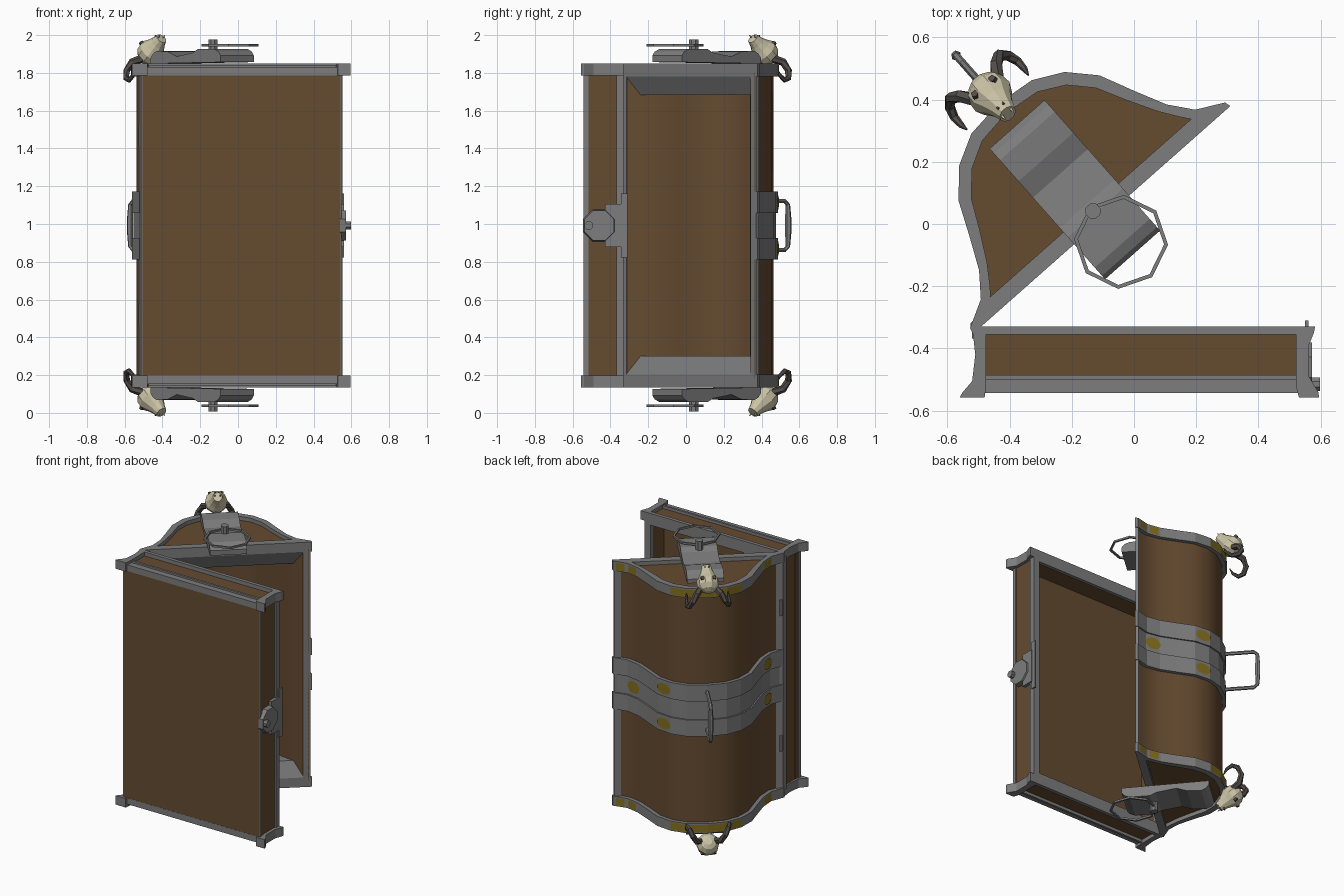
import bpy, bmesh, math
from mathutils import Vector

if "Cube" in bpy.data.objects:
    bpy.data.objects.remove(bpy.data.objects["Cube"])

def mat(name, c):
    m = bpy.data.materials.new(name)
    m.diffuse_color = (*c, 1)
    m.use_nodes = True
    m.node_tree.nodes["Principled BSDF"].inputs["Base Color"].default_value = m.diffuse_color
    return m

WOOD = mat("brown_wood", (0.13, 0.07, 0.03))
IRON = mat("grey_iron", (0.205, 0.205, 0.205))
GOLD = mat("mustard_trim", (0.23, 0.16, 0.012))
BONE = mat("cream_bone", (0.6, 0.55, 0.38))
HORN = mat("dark_horn", (0.085, 0.075, 0.07))

CZ = 0.992                       # mid height, everything mirrors about it
TH = math.radians(41.5)          # lid opening angle
U = Vector((math.cos(TH), math.sin(TH), 0))
N = Vector((-math.sin(TH), math.cos(TH), 0))
Z = Vector((0, 0, 1))
MID = Vector((-0.104, 0.013, CZ))

def lid(s, t, h):                # lid space: across, outward, along
    return MID + U * s + N * t + Z * h

def base(x, y, h):
    return Vector((x, y, CZ + h))

def build(name, verts, faces, m, smooth=False):
    me = bpy.data.meshes.new(name)
    me.from_pydata([tuple(v) for v in verts], [], faces)
    bm = bmesh.new()
    bm.from_mesh(me)
    bmesh.ops.recalc_face_normals(bm, faces=bm.faces)
    bm.to_mesh(me)
    bm.free()
    me.materials.append(m)
    if smooth:
        me.polygons.foreach_set("use_smooth", [True] * len(me.polygons))
        me.set_sharp_from_angle(angle=math.radians(35))
    ob = bpy.data.objects.new(name, me)
    bpy.context.collection.objects.link(ob)

def prism(name, pts, fn, c0, c1, m):
    n = len(pts)
    v = [fn(a, b, c) for c in (c0, c1) for a, b in pts]
    f = [[i, (i + 1) % n, n + (i + 1) % n, n + i] for i in range(n)]
    build(name, v, f + [list(range(n)), list(range(n, 2 * n))], m)

def box(name, fn, a0, a1, b0, b1, c0, c1, m):
    prism(name, [(a0, b0), (a1, b0), (a1, b1), (a0, b1)], fn, c0, c1, m)

def shell(name, A, B, fn, c0, c1, m, closed=False):
    n = len(A)                   # band between two outlines of equal count
    v = [fn(a, b, c) for P, c in ((A, c0), (A, c1), (B, c1), (B, c0)) for a, b in P]
    f = []
    for i in range(n if closed else n - 1):
        j = (i + 1) % n
        for k in range(4):
            l = (k + 1) % 4
            f.append([k * n + i, k * n + j, l * n + j, l * n + i])
    if not closed:
        f += [[k * n for k in range(4)], [k * n + n - 1 for k in range(4)]]
    build(name, v, f, m)

def tube(name, path, radii, sides, ref, m, closed=False):
    n, v, f = len(path), [], []
    for i, p in enumerate(path):
        a = path[(i - 1) % n] if closed else path[max(i - 1, 0)]
        b = path[(i + 1) % n] if closed else path[min(i + 1, n - 1)]
        d = (b - a).normalized()
        e = d.cross(ref).normalized()
        g = d.cross(e)
        for k in range(sides):
            w = math.tau * (k + 0.5) / sides
            v.append(p + (e * math.cos(w) + g * math.sin(w)) * radii[i])
    for i in range(n if closed else n - 1):
        for k in range(sides):
            l, j = (k + 1) % sides, (i + 1) % n
            f.append([i * sides + k, i * sides + l, j * sides + l, j * sides + k])
    if not closed:
        f += [list(range(sides)), list(range((n - 1) * sides, n * sides))]
    build(name, v, f, m)

def mirrored(half):
    return half + [(-s, t) for s, t in half[-2::-1]]

def inset(P, d):
    out = []
    for i, p in enumerate(P):
        a, b = Vector(P[max(i - 1, 0)]), Vector(P[min(i + 1, len(P) - 1)])
        e = (b - a).normalized()
        out.append((p[0] - e.y * d, max(0, p[1] + e.x * d)))
    return out

# ---------- lid ----------
OUT = mirrored([(0.552, 0), (0.547, 0.02), (0.46, 0.066), (0.402, 0.14), (0.352, 0.244),
                (0.303, 0.352), (0.226, 0.435), (0.13, 0.485), (0, 0.50)])
HOLE = mirrored([(0.432, 0.052), (0.425, 0.058), (0.405, 0.085), (0.366, 0.142), (0.315, 0.235),
                 (0.267, 0.33), (0.202, 0.4), (0.118, 0.445), (0, 0.46)])
BODY, BAND = inset(OUT, 0.026), inset(OUT, 0.012)
n = len(BODY)
build("lid_wood", [lid(s, t, h) for h in (-0.81, 0.81) for s, t in BODY],
      [[i, i + 1, n + i + 1, n + i] for i in range(n - 1)], WOOD, True)

# lining inside the lid, with sloped grey end lips
LIN = mirrored([(0.5, 0), (0.437, 0.05), (0.37, 0.12), (0.32, 0.22), (0.27, 0.32),
                (0.2, 0.395), (0.11, 0.44), (0, 0.45)])
m = len(LIN)
lin = [lid(s, t, k * (0.79 if t == 0 else 0.69)) for k in (-1, 1) for s, t in LIN]
build("lid_lining", lin, [[i, i + 1, m + i + 1, m + i] for i in range(m - 1)], WOOD, True)
build("lid_lining_ends", lin, [q for o in (0, m) for q in
      ([o, o + 1, o + m - 2, o + m - 1], list(range(o + 1, o + m - 1)))], IRON)

for k in (-1, 1):
    box("lid_side_rim", lid, k * 0.495, k * 0.54, 0, 0.022, -0.82, 0.82, IRON)
    shell("lid_end_frame", OUT, HOLE, lid, k * 0.79, k * 0.857, IRON, True)
    prism("lid_end_panel", [(s * 1.03, t) for s, t in HOLE], lid, k * 0.8, k * 0.83, WOOD)
    shell("lid_strap", inset(OUT, 0.002), BODY, lid, k * 0.065, k * 0.18, IRON)
shell("lid_strap_middle", BAND, BODY, lid, -0.065, 0.065, IRON)

# painted mustard patches lying on the bands
def patch(name, P, i, h, hw, sides, grow=1.0):
    a, b = Vector(P[i]), Vector(P[i + 1])
    e = b - a
    o = Vector((e.y, -e.x)).normalized() * 0.004
    c, e = (a + b) / 2 + o, e * 0.5 * grow
    pts = []
    for j in range(sides):
        w = math.tau * (j + 0.5) / sides
        q = math.sqrt(2) if sides == 4 else 1
        p = c + e * math.cos(w) * q
        pts.append(lid(p.x, p.y, h + hw * math.sin(w) * q))
    build(name, pts, [list(range(sides))], GOLD)

for k in (-1, 1):
    for i, g in ((1, 0.6), (2, 0.7), (6, 1), (7, 1), (8, 1), (9, 1), (13, 0.9)):
        patch("end_frame_trim", OUT, i, k * 0.823, 0.026, 4, g)
    for i in (5, 13):
        patch("strap_spot", OUT, i, k * 0.122, 0.038, 12, 1.0)
patch("strap_middle_spot", BAND, 2, 0, 0.042, 12, 1.1)

# carrying handle on the back of the dome
hp = [(0.46, -0.13), (0.68, -0.13), (0.703, -0.11), (0.705, -0.04), (0.705, 0.04),
      (0.703, 0.11), (0.68, 0.13), (0.46, 0.13)]
tube("carry_handle", [lid(0, t, h) for t, h in hp],
     [0.012, 0.012, 0.012, 0.017, 0.017, 0.012, 0.012, 0.012], 6, U, IRON)

# ---------- ornaments on both ends ----------
HASP = [(-0.15, 0.865), (-0.15, 0.90), (-0.135, 0.92), (-0.10, 0.935), (0.03, 0.935), (0.07, 0.915),
        (0.2, 0.895), (0.27, 0.92), (0.36, 0.925), (0.39, 0.91), (0.41, 0.885), (0.41, 0.857)]
for k in (-1, 1):
    L = lambda s, t, h: lid(s, t, k * h)
    prism("hasp", HASP, lambda t, h, s: L(s, t, h), -0.118, 0.118, IRON)
    ring = [L(0.145 * math.sin(math.tau * j / 8), -0.094 + 0.145 * math.cos(math.tau * j / 8), 0.955)
            for j in range(8)]
    tube("hasp_ring", ring, [0.009] * 8, 4, Z, IRON, True)
    tube("hasp_knob", [L(-0.002, 0.04, 0.92), L(-0.002, 0.04, 0.985)], [0.026] * 2, 8, U, IRON)
    # skull: tapered from cranium to snout
    A, B = L(0, 0.59, 0.872), L(0, 0.455, 0.99)
    prof = [(0, 0.022), (0.08, 0.05), (0.25, 0.07), (0.45, 0.072), (0.62, 0.054), (0.8, 0.04), (1, 0.03)]
    tube("skull", [A.lerp(B, q) for q, r in prof], [r for q, r in prof], 10, U, BONE)
    ax = (B - A).normalized()
    F = N * 0.65 + Z * (k * 0.76)
    for e in (-1, 1):
        c = A.lerp(B, 0.42) + U * (e * 0.037)
        tube("skull_eye", [c + F * 0.04, c + F * 0.064], [0.015, 0.013], 5, U, HORN)
        c = A.lerp(B, 0.9) + U * (e * 0.011)
        tube("skull_nostril", [c + F * 0.015, c + F * 0.037], [0.007, 0.005], 4, U, HORN)
        tooth = B + U * (e * 0.018) + F * 0.008
        tube("skull_tooth", [tooth - ax * 0.02, tooth + ax * 0.02], [0.011, 0.001], 4, U, BONE)
        hs = [(0.045, 0.555, 0.885), (0.078, 0.6, 0.865), (0.104, 0.615, 0.82), (0.125, 0.595, 0.78),
              (0.136, 0.56, 0.77), (0.136, 0.525, 0.795), (0.132, 0.505, 0.83)]
        tube("skull_horn", [L(e * s, t, h) for s, t, h in hs],
             [0.022, 0.021, 0.019, 0.017, 0.014, 0.01, 0.003], 6, U, HORN)

# ---------- base box ----------
box("base_floor", base, -0.505, 0.542, -0.542, -0.49, -0.81, 0.81, WOOD)
for x0, x1 in ((-0.5, -0.475), (0.515, 0.54)):
    box("base_side", base, x0, x1, -0.535, -0.34, -0.81, 0.81, WOOD)
for x0, x1 in ((-0.52, -0.465), (0.505, 0.552)):
    box("base_side_rim", base, x0, x1, -0.368, -0.33, -0.82, 0.82, IRON)
for x0, x1 in ((-0.512, -0.49), (0.525, 0.548)):
    box("base_bottom_edge", base, x0, x1, -0.54, -0.515, -0.82, 0.82, IRON)
LEFT_POST = [(-0.52, -0.33), (-0.475, -0.33), (-0.475, -0.52), (-0.48, -0.557), (-0.56, -0.557),
             (-0.55, -0.54), (-0.52, -0.505), (-0.51, -0.42)]
RIGHT_POST = [(0.52, -0.33), (0.582, -0.33), (0.578, -0.35), (0.562, -0.39), (0.562, -0.49),
              (0.592, -0.54), (0.595, -0.557), (0.53, -0.557), (0.52, -0.52)]
for k in (-1, 1):
    prism("base_left_post", LEFT_POST, base, k * 0.795, k * 0.857, IRON)
    prism("base_right_post", RIGHT_POST, base, k * 0.795, k * 0.857, IRON)
    box("base_top_rail", base, -0.5, 0.55, -0.355, -0.33, k * 0.775, k * 0.857, IRON)
    box("base_inner_rail", base, -0.5, 0.55, -0.5, -0.485, k * 0.795, k * 0.85, IRON)
    box("base_bottom_rail", base, -0.5, 0.55, -0.543, -0.495, k * 0.795, k * 0.838, IRON)
    box("base_end_panel", base, -0.48, 0.525, -0.5, -0.34, k * 0.785, k * 0.83, WOOD)
    # hinge between base and lid
    tube("hinge", [base(-0.512, -0.325, k * 0.42), base(-0.512, -0.325, k * 0.53)], [0.015] * 2, 8, U, IRON)

# lock on the right side
box("lock_plate", base, 0.55, 0.56, -0.345, -0.31, -0.17, 0.17, IRON)
box("lock_tongue", base, 0.54, 0.562, -0.43, -0.34, -0.115, 0.115, IRON)
tube("lock_disc", [base(0.54, -0.46, 0), base(0.572, -0.46, 0)], [0.092, 0.085], 8, Z, IRON)
tube("lock_knob", [base(0.565, -0.515, 0), base(0.597, -0.515, 0)], [0.024, 0.024], 8, Z, IRON)
